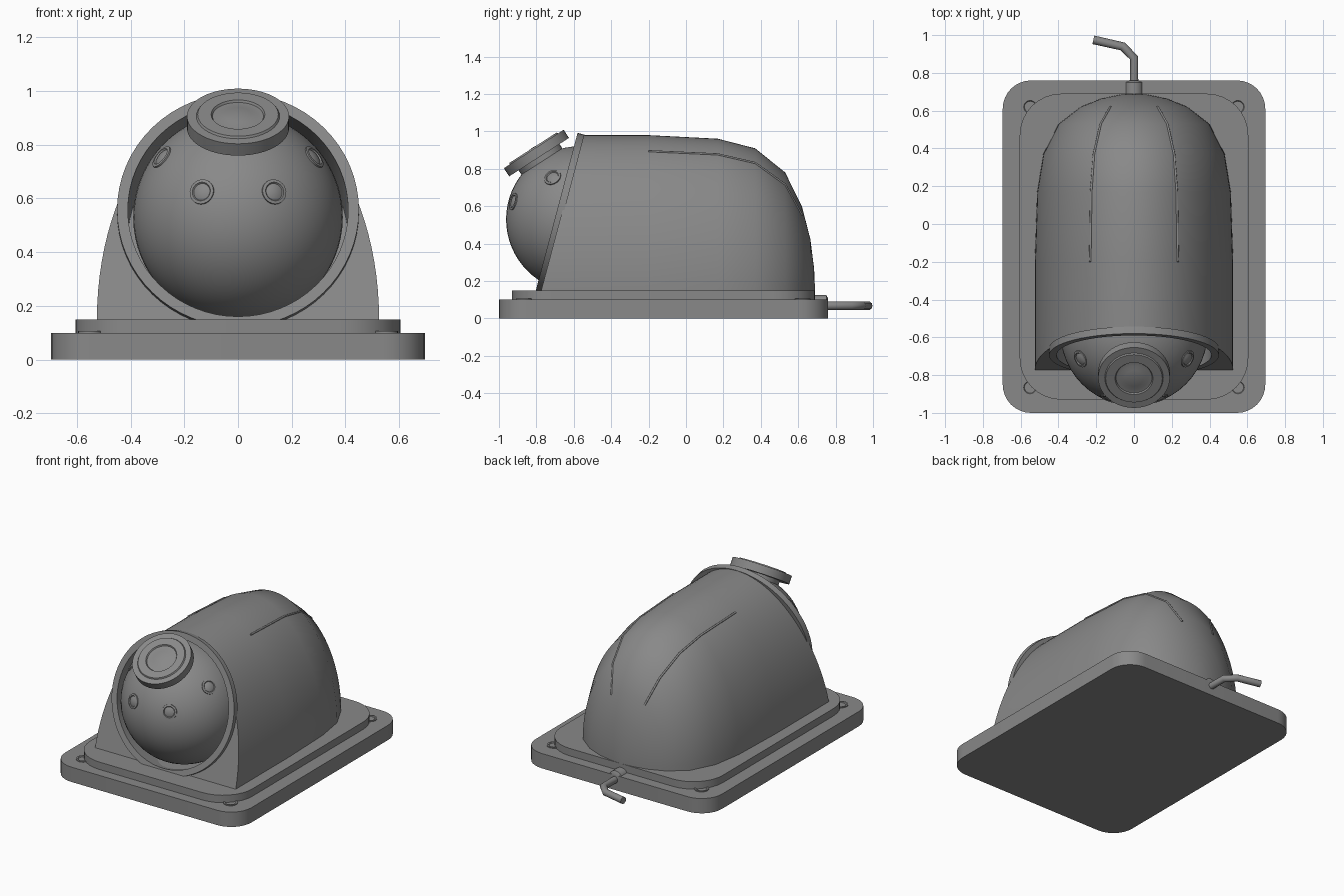
import bpy, bmesh, math
from mathutils import Vector

old = bpy.data.objects.get("Cube")
if old:
    bpy.data.objects.remove(old, do_unlink=True)

grey = bpy.data.materials.new("mid grey")
grey.use_nodes = True
grey.diffuse_color = (0.25, 0.25, 0.25, 1)
grey.node_tree.nodes["Principled BSDF"].inputs["Base Color"].default_value = grey.diffuse_color


def smooth(ob, degrees=35):
    bpy.ops.object.select_all(action='DESELECT')
    ob.select_set(True)
    bpy.context.view_layer.objects.active = ob
    bpy.ops.object.shade_smooth_by_angle(angle=math.radians(degrees))


def finish(name, bm, degrees=35):
    bmesh.ops.remove_doubles(bm, verts=bm.verts, dist=1e-5)
    bmesh.ops.recalc_face_normals(bm, faces=bm.faces)
    me = bpy.data.meshes.new(name)
    bm.to_mesh(me)
    bm.free()
    me.materials.append(grey)
    ob = bpy.data.objects.new(name, me)
    bpy.context.collection.objects.link(ob)
    smooth(ob, degrees)
    return ob


def plate(name, half_x, y0, y1, z0, z1, radius, steps=8):
    """Slab with rounded corners."""
    bm = bmesh.new()
    ring = []
    corners = [(half_x - radius, y1 - radius), (radius - half_x, y1 - radius),
               (radius - half_x, y0 + radius), (half_x - radius, y0 + radius)]
    for k, (cx, cy) in enumerate(corners):
        for i in range(steps + 1):
            a = (k + i / steps) * math.pi / 2
            ring.append(bm.verts.new((cx + radius * math.cos(a), cy + radius * math.sin(a), z0)))
    face = bm.faces.new(ring)
    top = bmesh.ops.extrude_face_region(bm, geom=[face])["geom"]
    bmesh.ops.translate(bm, vec=(0, 0, z1 - z0),
                        verts=[v for v in top if isinstance(v, bmesh.types.BMVert)])
    return finish(name, bm)


def lathe(name, profile, origin, axis, segments=32, closed=False):
    """Turn (radius, height) points around an axis through origin."""
    bm = bmesh.new()
    turn = Vector(axis).to_track_quat('Z', 'Y')
    pts = profile + profile[:1] if closed else profile
    rings = []
    for r, h in pts:
        rings.append([bm.verts.new(Vector(origin) + turn @ Vector(
            (r * math.cos(math.tau * i / segments), r * math.sin(math.tau * i / segments), h)))
            for i in range(segments)])
    for a, b in zip(rings, rings[1:]):
        for i in range(segments):
            j = (i + 1) % segments
            bm.faces.new((a[i], a[j], b[j], b[i]))
    bmesh.ops.dissolve_degenerate(bm, dist=1e-6, edges=bm.edges)
    return finish(name, bm)


def tube(name, points, radius):
    cu = bpy.data.curves.new(name, 'CURVE')
    cu.dimensions = '3D'
    cu.bevel_depth = radius
    cu.bevel_resolution = 3
    cu.use_fill_caps = True
    sp = cu.splines.new('POLY')
    sp.points.add(len(points) - 1)
    for p, co in zip(sp.points, points):
        p.co = (*co, 1)
    cu.materials.append(grey)
    ob = bpy.data.objects.new(name, cu)
    bpy.context.collection.objects.link(ob)
    bpy.ops.object.select_all(action='DESELECT')
    ob.select_set(True)
    bpy.context.view_layer.objects.active = ob
    bpy.ops.object.convert(target='MESH')
    smooth(bpy.context.object, 50)


# Base plates and corner screws
plate("base_plate", 0.695, -1.0, 0.76, 0, 0.10, 0.15)
plate("mounting_plate", 0.605, -0.93, 0.69, 0.09, 0.15, 0.22)
for x in (-0.55, 0.55):
    for y in (-0.865, 0.62):
        lathe("corner_screw", [(0.045, -0.02), (0.045, 0.006), (0.034, 0.006), (0.03, 0.001), (0, 0.001)],
              (x, y, 0.10), (0, 0, 1), 20)

# Arched housing: half ellipses that shrink toward the back
FLOOR, WIDTH, HEIGHT, N = 0.15, 0.525, 0.83, 48
stations = [(-0.95, 1), (-0.2, 1), (0.17, 0.977), (0.37, 0.915), (0.53, 0.76),
            (0.62, 0.54), (0.665, 0.33), (0.685, 0.14), (0.69, 0)]


def arch(y, s, i):
    a = math.pi * i / N
    return Vector((WIDTH * s * math.cos(a), y, FLOOR + HEIGHT * s * math.sin(a)))


slant = math.atan(0.265)
axis = Vector((0, -math.cos(slant), math.sin(slant)))
bm = bmesh.new()
rows = [[bm.verts.new(arch(y, s, i)) for i in range(N + 1)] for y, s in stations]
for a, b in zip(rows, rows[1:]):
    for i in range(N):
        bm.faces.new((a[i], a[i + 1], b[i + 1], b[i]))
bm.faces.new([r[0] for r in rows] + [r[N] for r in reversed(rows[:-1])])
bmesh.ops.remove_doubles(bm, verts=bm.verts, dist=1e-5)
cut = bmesh.ops.bisect_plane(bm, geom=bm.verts[:] + bm.edges[:] + bm.faces[:],
                             plane_co=(0, -0.774, FLOOR), plane_no=axis, clear_outer=True)
rim = [e for e in cut["geom_cut"] if isinstance(e, bmesh.types.BMEdge)]
bmesh.ops.contextual_create(bm, geom=rim)
housing = finish("housing", bm, 40)

# Round opening in the slanted front
mouth = Vector((0, -0.774 + 0.265 * 0.4, 0.55))
cutter = lathe("opening_cutter", [(0, -0.4), (0.41, -0.4), (0.41, 0.1), (0, 0.1)], mouth, axis, 64)
cutter.hide_render = True
mod = housing.modifiers.new("opening", 'BOOLEAN')
mod.operation = 'DIFFERENCE'
mod.solver = 'EXACT'
mod.object = cutter
bpy.ops.object.select_all(action='DESELECT')
housing.select_set(True)
bpy.context.view_layer.objects.active = housing
bpy.ops.object.modifier_apply(modifier=mod.name)
bpy.data.objects.remove(cutter, do_unlink=True)
smooth(housing, 40)

# Collar around the opening
lathe("front_collar", [(0.41, -0.01), (0.45, -0.01), (0.45, 0.028), (0.41, 0.028)],
      mouth, axis, 64, closed=True)

# Thin ribs along the housing
for i in (17, N - 17):
    tube("housing_rib", [arch(y, s, i) for y, s in stations[1:6]], 0.006)

# Ball
center, R = Vector((0, -0.572, 0.53)), 0.39
bm = bmesh.new()
bmesh.ops.create_uvsphere(bm, u_segments=48, v_segments=32, radius=R)
bmesh.ops.translate(bm, verts=bm.verts, vec=center)
finish("ball", bm)

# Stepped cap on the ball
cap = [(0, 0.3), (0.13, 0.3), (0.13, 0.395), (0.19, 0.395), (0.19, 0.447), (0.155, 0.447),
       (0.15, 0.455), (0.10, 0.455), (0.095, 0.447), (0.075, 0.447), (0.05, 0.453), (0, 0.457)]
lathe("lens_cap", cap, center, (0, -0.54, 0.84), 48)

# Small round sensors on the ball
for side in (-1, 1):
    for x, z in ((0.135, 0.625), (0.285, 0.755)):
        dx, dz = x * side, z - center.z
        out = Vector((dx, -math.sqrt(R * R - dx * dx - dz * dz), dz))
        lathe("sensor", [(0.048, -0.012), (0.047, 0.002), (0.036, 0.004), (0.032, -0.001),
                         (0.02, 0.004), (0, 0.006)], center + out, out, 24)

# Cable and its gland
lathe("cable_gland", [(0, -0.03), (0.048, -0.03), (0.048, 0.05), (0.03, 0.06), (0, 0.06)],
      (0, 0.70, 0.077), (0, 1, 0), 24)
tube("cable", [(0, 0.72, 0.068), (0, 0.88, 0.068), (-0.06, 0.94, 0.068), (-0.215, 0.975, 0.068)], 0.023)
